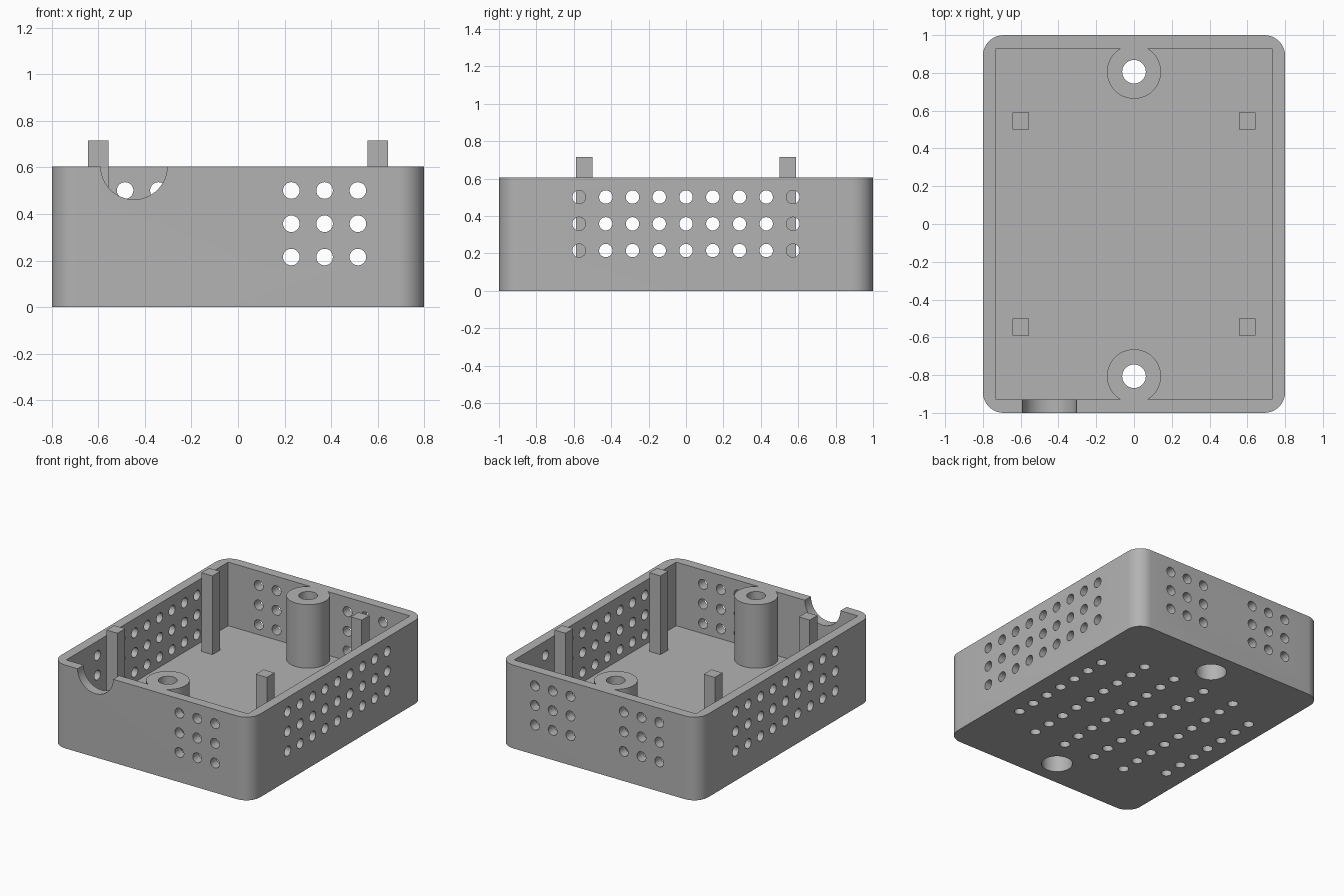
import bpy, bmesh, math
from mathutils import Matrix, Vector

old = bpy.data.objects.get("Cube")
if old:
    bpy.data.objects.remove(old, do_unlink=True)

W, L, H = 0.8, 1.0, 0.605          # half width, half length, height
WALL, FLOOR, PITCH, HOLE = 0.07, 0.143, 0.143, 0.0357
POST_Y, POST_R = 0.806, 0.143

grey = bpy.data.materials.new("plain grey")
grey.use_nodes = True
colour = (0.45, 0.45, 0.45, 1)
grey.diffuse_color = colour
grey.node_tree.nodes["Principled BSDF"].inputs["Base Color"].default_value = colour


def finish(bm, name):
    bmesh.ops.recalc_face_normals(bm, faces=bm.faces)
    mesh = bpy.data.meshes.new(name)
    bm.to_mesh(mesh)
    bm.free()
    mesh.materials.append(grey)
    obj = bpy.data.objects.new(name, mesh)
    bpy.context.collection.objects.link(obj)
    return obj


def add_box(bm, lo, hi):
    lo, hi = Vector(lo), Vector(hi)
    m = Matrix.Translation((lo + hi) / 2) @ Matrix.Diagonal((*(hi - lo), 1))
    bmesh.ops.create_cube(bm, size=1, matrix=m)


def add_rod(bm, start, end, radius, sides=24):
    start, end = Vector(start), Vector(end)
    axis = end - start
    m = Matrix.Translation((start + end) / 2) @ axis.to_track_quat('Z', 'Y').to_matrix().to_4x4()
    bmesh.ops.create_cone(bm, cap_ends=True, segments=sides, radius1=radius,
                          radius2=radius, depth=axis.length, matrix=m)


def combine(obj, tool, operation):
    tool.hide_render = True
    mod = obj.modifiers.new(operation.lower(), 'BOOLEAN')
    mod.object, mod.operation, mod.solver = tool, operation, 'EXACT'
    bpy.context.view_layer.objects.active = obj
    bpy.ops.object.modifier_apply(modifier=mod.name)
    bpy.data.objects.remove(tool, do_unlink=True)


# Case block with rounded upright corners
bm = bmesh.new()
add_box(bm, (-W, -L, 0), (W, L, H))
upright = [e for e in bm.edges if abs(e.verts[0].co.z - e.verts[1].co.z) > 0.1]
bmesh.ops.bevel(bm, geom=upright, offset=0.11, segments=10, profile=0.5, affect='EDGES')
case = finish(bm, "case")

# Square cornered cavity
bm = bmesh.new()
add_box(bm, (WALL - W, WALL - L, FLOOR), (W - WALL, L - WALL, H + 0.2))
combine(case, finish(bm, "cavity_cutter"), 'DIFFERENCE')

# Screw posts merged into the end walls
bm = bmesh.new()
for s in (-1, 1):
    add_rod(bm, (0, s * POST_Y, 0.05), (0, s * POST_Y, H), POST_R, 48)
combine(case, finish(bm, "screw_posts"), 'UNION')

# Vent holes, cable notch and underside pockets
bm = bmesh.new()
for row in range(3):
    z = 0.215 + row * PITCH
    for s in (-1, 1):
        for i in range(-4, 5):
            add_rod(bm, (s * (W - 0.1), i * PITCH, z), (s * (W + 0.1), i * PITCH, z), HOLE)
    for i in range(3):
        right, left = -0.485 + i * PITCH, 0.229 + i * PITCH
        for x, s in ((right, 1), (left, 1), (left, -1)):
            add_rod(bm, (x, s * (L - 0.1), z), (x, s * (L + 0.1), z), HOLE)
add_rod(bm, (-0.447, -L - 0.1, H), (-0.447, 0.03 - L + WALL, H), 0.143, 48)
for column, reach in enumerate((3, 4, 4)):
    x = 0.645 - column * 0.258
    for s in (-1, 1):
        for i in range(-reach, reach + 1):
            add_rod(bm, (s * x, i * PITCH, -0.1), (s * x, i * PITCH, 0.0714), HOLE)
combine(case, finish(bm, "vent_cutter"), 'DIFFERENCE')

# Stepped screw holes through the posts
for radius, top in ((0.104, 0.48), (0.0625, H + 0.1)):
    bm = bmesh.new()
    for s in (-1, 1):
        add_rod(bm, (0, s * POST_Y, -0.1), (0, s * POST_Y, top), radius, 40)
    combine(case, finish(bm, "screw_cutter"), 'DIFFERENCE')

bpy.ops.object.select_all(action='DESELECT')
case.select_set(True)
bpy.context.view_layer.objects.active = case
bpy.ops.object.shade_smooth_by_angle(angle=math.radians(30))

# Square support pins
for sx, side in ((-1, "right"), (1, "left")):
    for sy, end in ((-1, "front"), (1, "back")):
        bm = bmesh.new()
        x, y, h = sx * 0.6, sy * 0.545, 0.044
        add_box(bm, (x - h, y - h, FLOOR - 0.01), (x + h, y + h, 0.715))
        finish(bm, f"{end}_{side}_pin")
